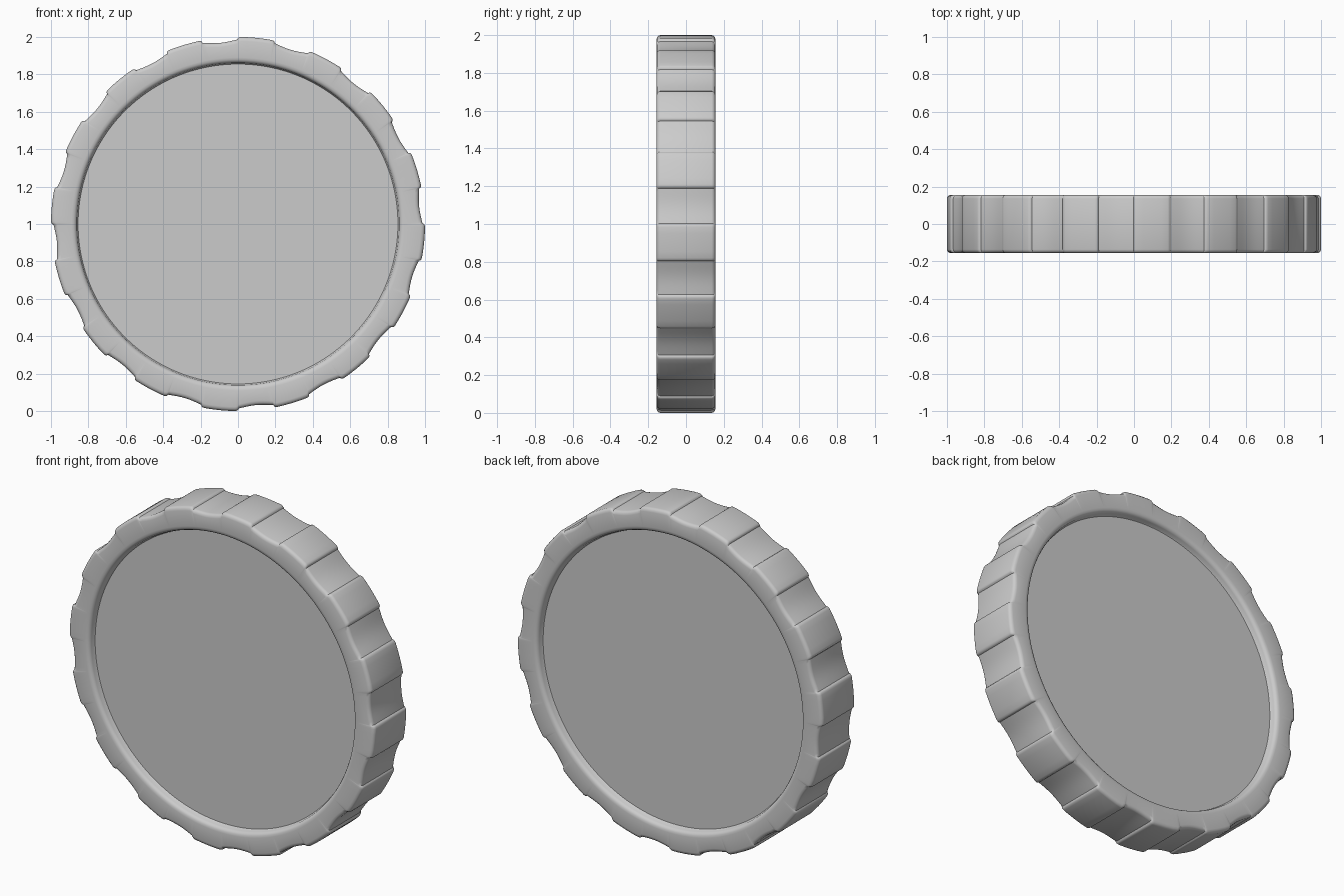
import bpy, bmesh, math

if "Cube" in bpy.data.objects:
    bpy.data.objects.remove(bpy.data.objects["Cube"])

TEETH = 16
STEP = math.tau / TEETH
HALF = STEP / 2


def outline():
    """Angle and radius samples: a raised pad, then a shallow concave scallop."""
    pts = []
    for t in range(TEETH):
        base = t * STEP
        # scallop occupies the first half of each step
        for i in range(11):
            f = 0.02 + 0.96 * i / 10
            pts.append((base + f * HALF, 0.987 - 0.014 * math.sin(math.pi * f)))
        # pad with softened shoulders
        for f, r in ((0.0, 0.994), (0.03, 0.998), (0.08, 1.0), (0.25, 1.0), (0.5, 1.0),
                     (0.75, 1.0), (0.92, 1.0), (0.97, 0.998), (1.0, 0.994)):
            pts.append((base + HALF + f * HALF, r))
    return pts


# half cross-section: (radius, depth, is offset from the outer outline)
half = [(0.83, 0.112, False), (0.855, 0.112, False), (0.859, 0.117, False),
        (0.862, 0.137, False), (0.868, 0.148, False), (0.878, 0.154, False),
        (0.89, 0.156, False), (-0.022, 0.156, True), (-0.011, 0.153, True),
        (-0.003, 0.146, True), (0.0, 0.136, True)]
section = [(r, -d, o) for r, d, o in half] + [(r, d, o) for r, d, o in reversed(half)]

# scalloped disc with a raised rim on both faces
bm = bmesh.new()
samples = outline()
rings = []
for r, y, offset in section:
    ring = []
    for a, edge in samples:
        rad = edge + r if offset else r
        ring.append(bm.verts.new((rad * math.cos(a), y, 1 + rad * math.sin(a))))
    rings.append(ring)
n = len(samples)
for lo, hi in zip(rings, rings[1:]):
    for i in range(n):
        j = (i + 1) % n
        bm.faces.new((lo[i], lo[j], hi[j], hi[i]))

# flat recessed faces
bm.faces.new(rings[0])
bm.faces.new(rings[-1])
bmesh.ops.recalc_face_normals(bm, faces=bm.faces[:])

mesh = bpy.data.meshes.new("scalloped_disc")
bm.to_mesh(mesh)
bm.free()
disc = bpy.data.objects.new("scalloped_disc", mesh)
bpy.context.collection.objects.link(disc)
bpy.context.view_layer.objects.active = disc
disc.select_set(True)
bpy.ops.object.shade_smooth_by_angle(angle=math.radians(35))
